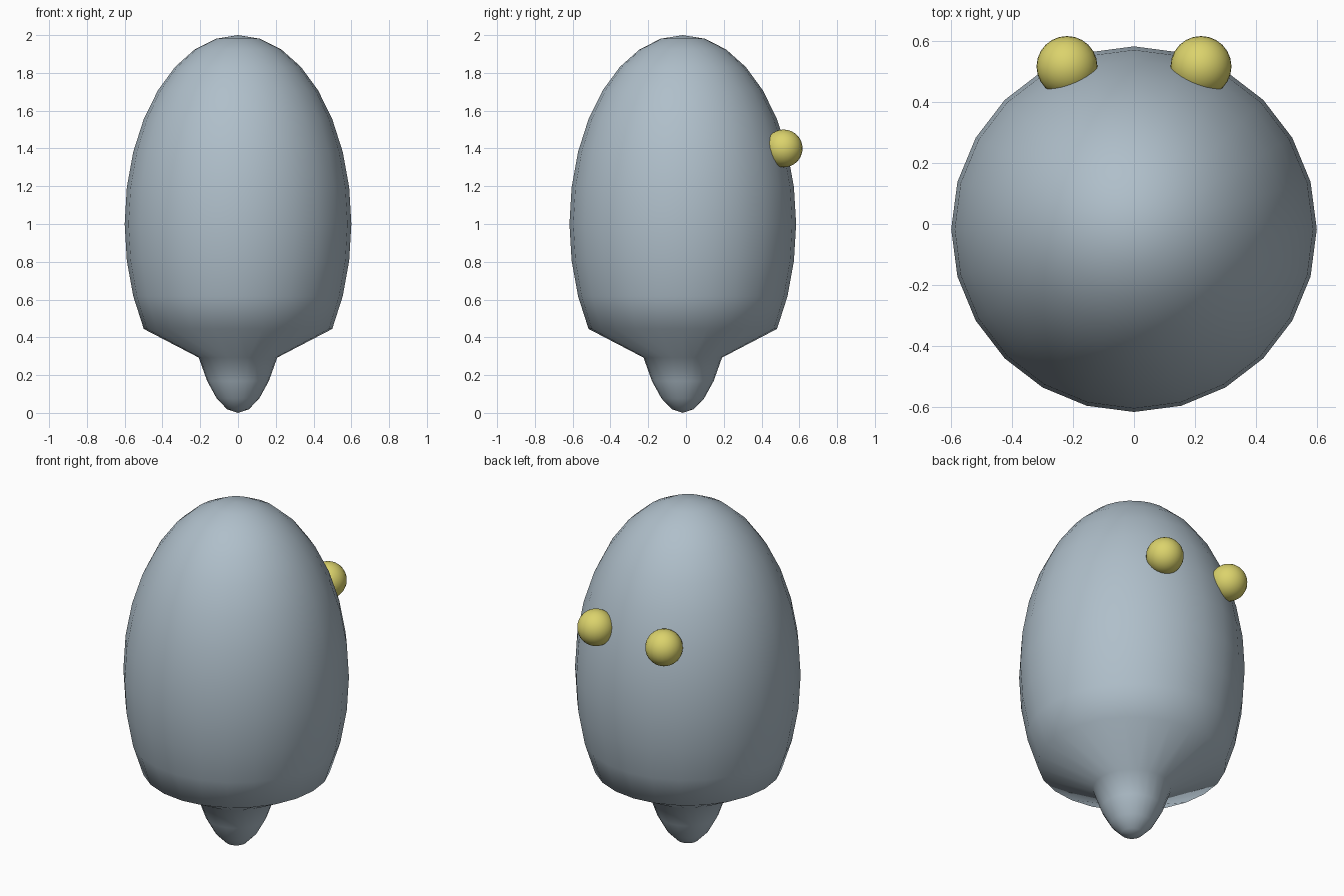
import bpy

if "Cube" in bpy.data.objects:
    bpy.data.objects.remove(bpy.data.objects["Cube"])


def material(name, rgb):
    mat = bpy.data.materials.new(name)
    mat.diffuse_color = (*rgb, 1.0)
    mat.use_nodes = True
    mat.node_tree.nodes["Principled BSDF"].inputs["Base Color"].default_value = mat.diffuse_color
    return mat


def ball(name, location, scale, mat):
    """Smooth sphere with the given radii."""
    bpy.ops.mesh.primitive_uv_sphere_add(segments=24, ring_count=16, radius=1, location=location)
    obj = bpy.context.object
    obj.name = name
    for v in obj.data.vertices:
        v.co.x *= scale[0]
        v.co.y *= scale[1]
        v.co.z *= scale[2]
    obj.data.materials.append(mat)
    bpy.ops.object.shade_smooth()
    return obj


blue_grey = material("blue grey", (0.43, 0.52, 0.59))
yellow = material("soft yellow", (0.71, 0.65, 0.15))

CENTRE_Y = -0.017

# Tall egg-shaped body; its lowest rings are pinched into a tapered stub
body = ball("body", (0, CENTRE_Y, 1), (0.6, 0.6, 1.0), blue_grey)
for v in body.data.vertices:
    if v.co.z < -0.65:
        v.co.x *= 0.49
        v.co.y *= 0.49

# Pair of round eyes set into the back
for side, label in ((-1, "left"), (1, "right")):
    ball(f"{label}_eye", (side * 0.22, 0.517, 1.4), (0.1, 0.1, 0.1), yellow)
